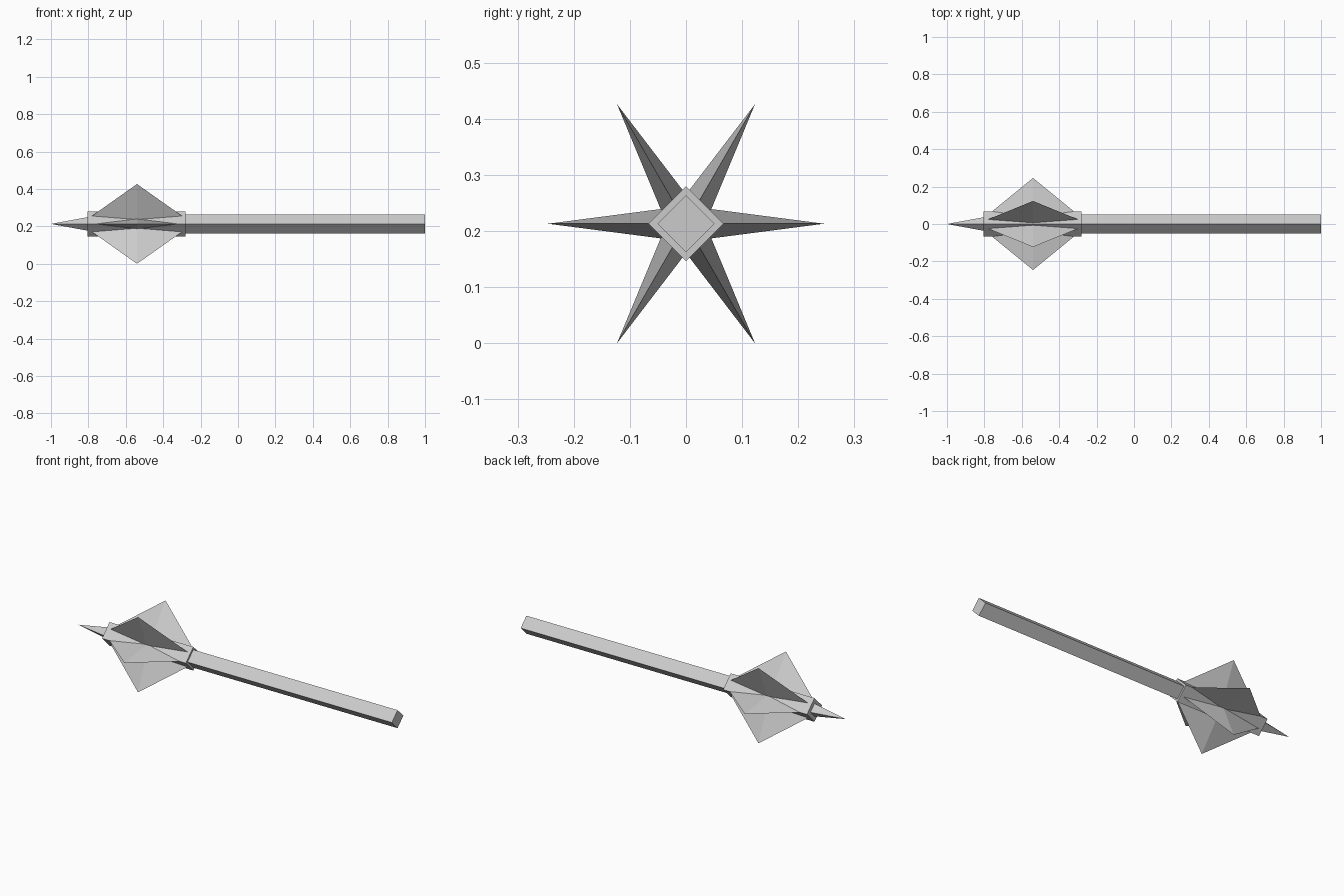
import bpy
import math
from mathutils import Vector

cube = bpy.data.objects.get("Cube")
if cube:
    bpy.data.objects.remove(cube, do_unlink=True)

AXIS_Z = 0.213      # height of the weapon's long axis
FIN_X = -0.54       # middle of the flanged head
FIN_TIP = 0.246     # reach of each flange from the axis
FIN_BASE = 0.035    # flange root, sunk inside the head

steel = bpy.data.materials.new("grey steel")
steel.use_nodes = True
steel.diffuse_color = (0.6, 0.6, 0.6, 1)
steel.node_tree.nodes["Principled BSDF"].inputs["Base Color"].default_value = (0.6, 0.6, 0.6, 1)


def add_mesh(name, verts, faces):
    mesh = bpy.data.meshes.new(name)
    mesh.from_pydata(verts, [], faces)
    mesh.materials.append(steel)
    obj = bpy.data.objects.new(name, mesh)
    obj.location.z = AXIS_Z
    bpy.context.collection.objects.link(obj)
    return obj


def diamond(x, r):
    return [(x, r, 0), (x, 0, r), (x, -r, 0), (x, 0, -r)]


def diamond_bar(name, x0, x1, r):
    sides = [(i, (i + 1) % 4, (i + 1) % 4 + 4, i + 4) for i in range(4)]
    return add_mesh(name, diamond(x0, r) + diamond(x1, r),
                    sides + [(3, 2, 1, 0), (4, 5, 6, 7)])


def pyramid(name, base, tip):
    return add_mesh(name, base + [tip],
                    [(i, (i + 1) % 4, 4) for i in range(4)] + [(3, 2, 1, 0)])


# Handle and thicker head block, both square bars set on edge
diamond_bar("handle", -0.29, 1.0, 0.051)
diamond_bar("head_block", -0.805, -0.28, 0.067)

# Point at the end of the head
point = pyramid("end_spike", diamond(-0.805, 0.036)[::-1], (-1.0, 0, 0))

# Six pointed flanges around the head
half_long = 1.225 * (FIN_TIP - FIN_BASE)
half_thick = 0.13 * (FIN_TIP - FIN_BASE)
for k in range(6):
    a = math.radians(60 * k)
    out = Vector((0, math.cos(a), math.sin(a)))
    side = Vector((0, -math.sin(a), math.cos(a)))
    along = Vector((1, 0, 0))
    root = along * FIN_X + out * FIN_BASE
    base = [root + along * half_long, root + side * -half_thick,
            root - along * half_long, root + side * half_thick]
    # order the base so that the sides face outward
    if (base[1] - base[0]).cross(base[2] - base[1]).dot(out) < 0:
        base.reverse()
    pyramid(f"flange_{k + 1}", base, along * FIN_X + out * FIN_TIP)
